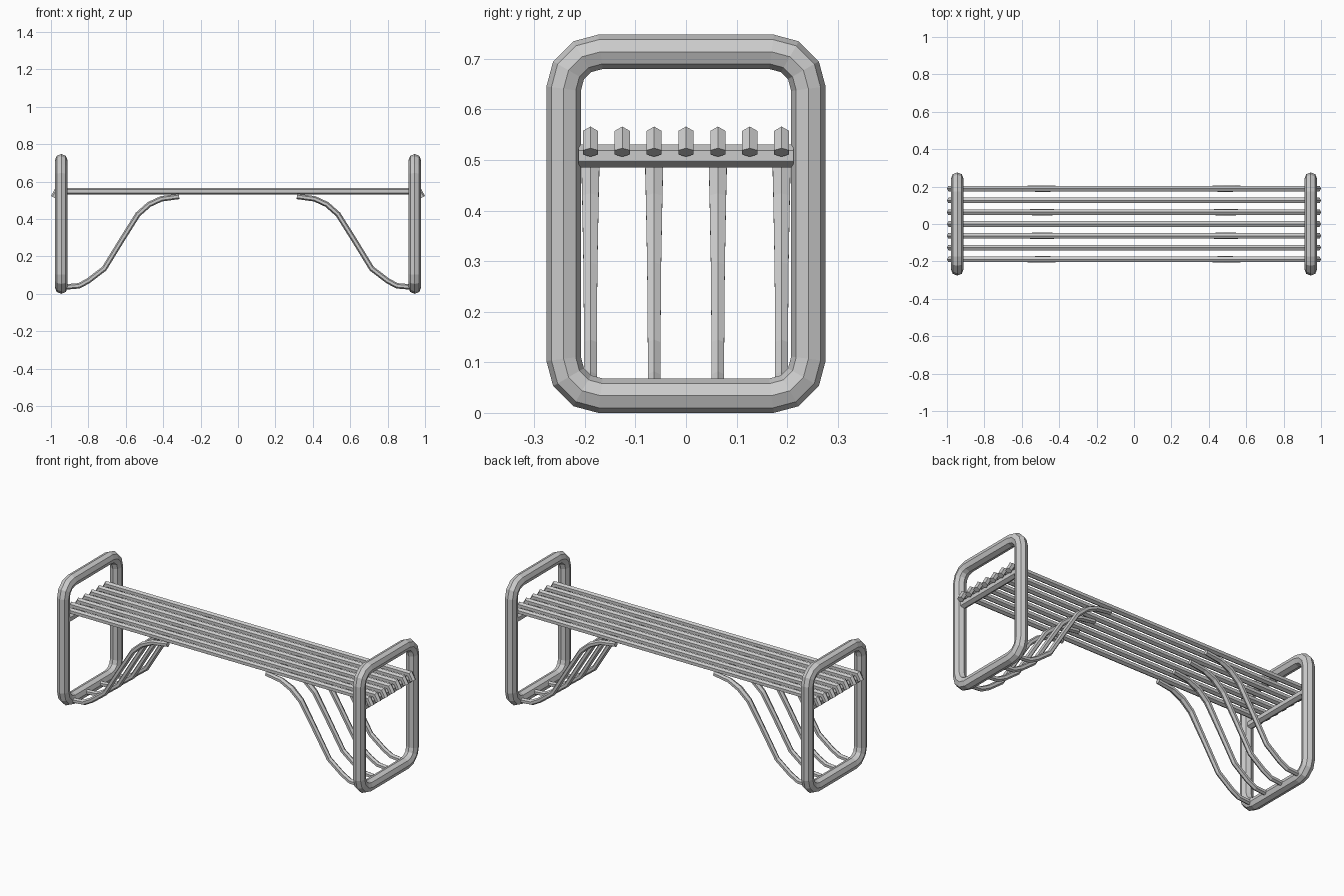
import bpy
import bmesh
import math
from mathutils import Vector

cube = bpy.data.objects.get("Cube")
if cube:
    bpy.data.objects.remove(cube, do_unlink=True)

# Single painted metal colour
metal = bpy.data.materials.new("grey_metal")
metal.use_nodes = True
grey = (0.6, 0.6, 0.6, 1)
metal.diffuse_color = grey
metal.node_tree.nodes["Principled BSDF"].inputs["Base Color"].default_value = grey


def tube(name, path, side, radius, sides=6, closed=False, widths=None):
    """Sweep a polygon along a planar path; side is the normal of its plane."""
    pts = [Vector(p) for p in path]
    side = Vector(side)
    n = len(pts)
    bm = bmesh.new()
    rings = []
    for i, p in enumerate(pts):
        before = pts[i - 1] if closed or i > 0 else None
        after = pts[(i + 1) % n] if closed or i < n - 1 else None
        d_in = (p - before).normalized() if before is not None else None
        d_out = (after - p).normalized() if after is not None else d_in
        d_in = d_in if d_in is not None else d_out
        tangent = (d_in + d_out).normalized()
        normal = side.cross(tangent) / tangent.dot(d_in)
        width = widths[i] if widths else 1
        ring = []
        for k in range(sides):
            a = math.tau * k / sides
            offset = normal * math.cos(a) + side * math.sin(a) * width
            ring.append(bm.verts.new(p + offset * radius))
        rings.append(ring)
    for i in range(n if closed else n - 1):
        a, b = rings[i], rings[(i + 1) % n]
        for k in range(sides):
            m = (k + 1) % sides
            bm.faces.new((a[k], a[m], b[m], b[k]))
    if not closed:
        bm.faces.new(rings[0])
        bm.faces.new(rings[-1])
    bmesh.ops.recalc_face_normals(bm, faces=bm.faces)
    mesh = bpy.data.meshes.new(name)
    bm.to_mesh(mesh)
    bm.free()
    mesh.materials.append(metal)
    obj = bpy.data.objects.new(name, mesh)
    bpy.context.collection.objects.link(obj)
    return obj


def rounded_loop(x, half_y, low, high, r, steps):
    """Rounded rectangle in the plane of the given x."""
    corners = [(half_y - r, high - r), (r - half_y, high - r),
               (r - half_y, low + r), (half_y - r, low + r)]
    loop = []
    for q, (y, z) in enumerate(corners):
        for s in range(steps + 1):
            a = math.pi / 2 * (q + s / steps)
            loop.append((x, y + r * math.cos(a), z + r * math.sin(a)))
    return loop


FRAME_X = 0.945
SPACING = 0.063

# Curved strut profile: x, z, relative width
strut_profile = [(0.935, 0.036, 1), (0.85, 0.043, 1), (0.80, 0.07, 1),
                 (0.715, 0.135, 1), (0.62, 0.29, 1.1), (0.535, 0.425, 1.3),
                 (0.475, 0.478, 1.4), (0.41, 0.508, 1.2), (0.315, 0.521, 1)]

for label, s in (("left", 1), ("right", -1)):
    # End frame and the beam carrying the slats
    tube(label + "_end_frame", rounded_loop(s * FRAME_X, 0.242, 0.034, 0.714, 0.073, 3),
         (1, 0, 0), 0.034, sides=8, closed=True)
    tube(label + "_cross_beam", [(s * FRAME_X, -0.213, 0.508), (s * FRAME_X, 0.213, 0.508)],
         (1, 0, 0), 0.0225)
    # Curved struts under every second slat
    for j in (-3, -1, 1, 3):
        tube(f"{label}_strut_{(j + 5) // 2}",
             [(s * x, j * SPACING, z) for x, z, w in strut_profile],
             (0, 1, 0), 0.0145, widths=[w for x, z, w in strut_profile])

# Seat slats with their ends bent down over the beams
half = [(0.966, 0.549), (0.985, 0.515)]
for j in range(-3, 4):
    y = j * SPACING
    path = [(-x, y, z) for x, z in reversed(half)] + [(x, y, z) for x, z in half]
    tube(f"seat_slat_{j + 4}", path, (0, 1, 0), 0.0172)
